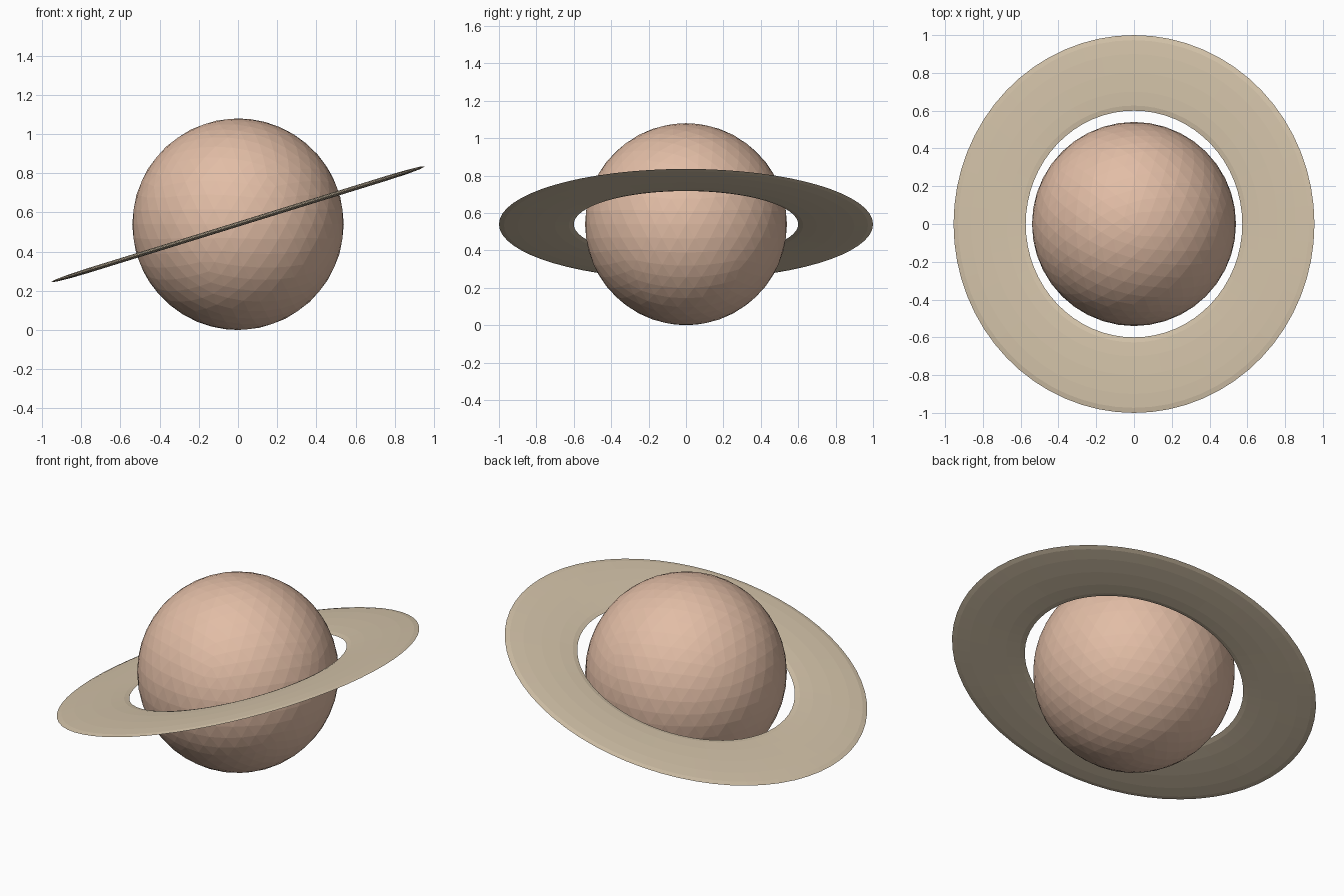
import bpy

if "Cube" in bpy.data.objects:
    bpy.data.objects.remove(bpy.data.objects["Cube"])

CENTRE = (0, 0, 0.54)
TILT = -0.3


def paint(obj, name, colour):
    mat = bpy.data.materials.new(name)
    mat.diffuse_color = colour
    mat.use_nodes = True
    mat.node_tree.nodes["Principled BSDF"].inputs["Base Color"].default_value = mat.diffuse_color
    obj.data.materials.append(mat)


# Faceted globe resting on the ground
bpy.ops.mesh.primitive_ico_sphere_add(subdivisions=4, radius=0.54, location=CENTRE)
globe = bpy.context.object
globe.name = "planet_globe"
paint(globe, "globe_clay", (0.76, 0.51, 0.38, 1))

# Flattened, tilted ring around the globe
bpy.ops.mesh.primitive_torus_add(major_radius=0.8, minor_radius=0.2,
                                 major_segments=64, minor_segments=12,
                                 location=CENTRE, rotation=(0, TILT, 0))
ring = bpy.context.object
ring.name = "planet_ring"
ring.scale.z = 0.06
paint(ring, "ring_sand", (0.66, 0.55, 0.40, 1))
